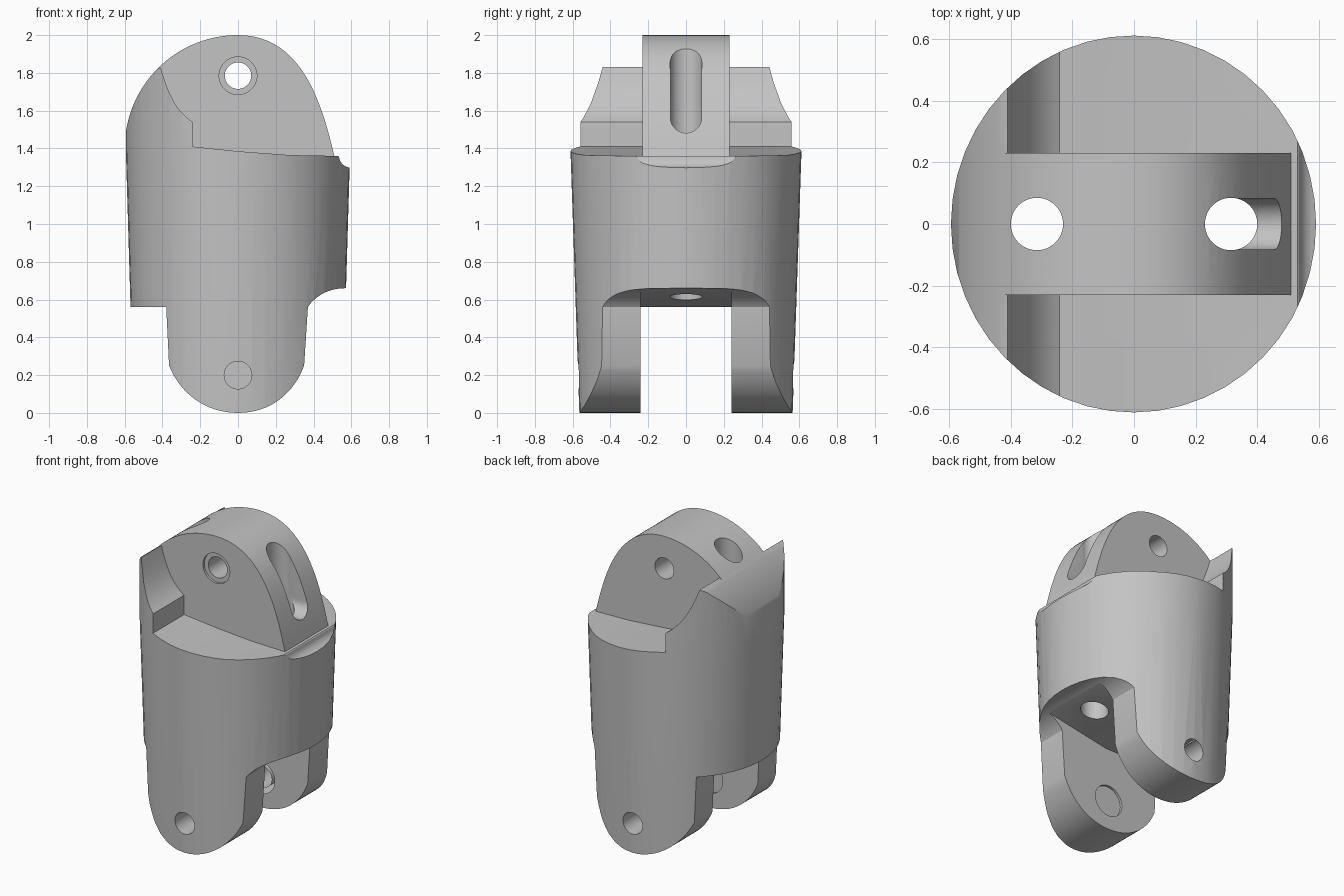
import bpy
import bmesh
from math import cos, sin, pi, radians
from mathutils import Vector
from mathutils.geometry import interpolate_bezier

cube = bpy.data.objects.get("Cube")
if cube:
    bpy.data.objects.remove(cube, do_unlink=True)

grey = bpy.data.materials.new("plain grey")
grey.use_nodes = True
grey.diffuse_color = (0.55, 0.55, 0.55, 1)
for node in grey.node_tree.nodes:
    if node.type == 'BSDF_PRINCIPLED':
        node.inputs["Base Color"].default_value = grey.diffuse_color


def bezier(a, b, c, d, steps=16):
    return [p[:2] for p in interpolate_bezier(*[Vector((*q, 0)) for q in (a, b, c, d)], steps)]


def arc(cx, cy, r, start, end, steps):
    angles = [radians(start + (end - start) * i / steps) for i in range(steps + 1)]
    return [(cx + r * cos(t), cy + r * sin(t)) for t in angles]


def circle(cx, cy, r):
    return arc(cx, cy, r, 0, 360, 48)[:-1]


def loft(name, rings):
    """Closed solid through equally sized rings of points."""
    bm = bmesh.new()
    loops = [[bm.verts.new(p) for p in ring] for ring in rings]
    n = len(loops[0])
    for low, high in zip(loops, loops[1:]):
        for i in range(n):
            j = (i + 1) % n
            bm.faces.new((low[i], low[j], high[j], high[i]))
    bm.faces.new(loops[0])
    bm.faces.new(loops[-1])
    bmesh.ops.recalc_face_normals(bm, faces=bm.faces[:])
    mesh = bpy.data.meshes.new(name)
    bm.to_mesh(mesh)
    bm.free()
    mesh.materials.append(grey)
    obj = bpy.data.objects.new(name, mesh)
    bpy.context.collection.objects.link(obj)
    return obj


def prism(name, outline, axis, a, b):
    """Extrude a 2D outline along the given axis from a to b."""
    place = {'X': lambda p, d: (d, p[0], p[1]),
             'Y': lambda p, d: (p[0], d, p[1]),
             'Z': lambda p, d: (p[0], p[1], d)}[axis]
    return loft(name, [[place(p, d) for p in outline] for d in (a, b)])


def combine(target, other, operation):
    other.hide_render = True
    mod = target.modifiers.new("combine", 'BOOLEAN')
    mod.operation = operation
    mod.solver = 'EXACT'
    mod.object = other
    bpy.ops.object.select_all(action='DESELECT')
    bpy.context.view_layer.objects.active = target
    target.select_set(True)
    bpy.ops.object.modifier_apply(modifier=mod.name)
    bpy.data.objects.remove(other, do_unlink=True)


# Side profile of the body, with the rear lip and the two fork lugs
crown = arc(0, 1.4, 0.6, 90, 180, 45)
lip_back = [p for p in crown if p[0] <= -0.43]
profile = [(0.53, 1.36), (0.27, 1.365), (0, 1.385), (-0.24, 1.41)]
profile += bezier((-0.24, 1.54), (-0.33, 1.6), (-0.37, 1.69), (-0.41, 1.83))
profile += lip_back + [(-0.7, 1.4), (-0.7, 0.56), (-0.38, 0.56)]
profile += bezier((-0.365, 0.25), (-0.3, 0.09), (-0.16, 0), (0, 0))[:-1]
profile += bezier((0, 0), (0.16, 0), (0.29, 0.09), (0.35, 0.25))
profile += bezier((0.37, 0.56), (0.41, 0.62), (0.48, 0.66), (0.57, 0.66))
profile += [(0.7, 0.66), (0.7, 1.29)]
profile += bezier((0.6, 1.295), (0.56, 1.305), (0.54, 1.32), (0.535, 1.355), 8)
body = prism("finger_segment", profile, 'Y', -0.8, 0.8)

# Central tongue with its domed outline
tongue = crown + [(-0.55, 1.2), (0.51, 1.2)]
tongue += bezier((0.51, 1.36), (0.44, 1.66), (0.33, 2.0), (0, 2.0), 24)[:-1]
combine(body, prism("tongue", tongue, 'Y', -0.23, 0.23), 'UNION')

# Tapered oval envelope
levels = [(0.551, 0.563, -0.05), (0.594, 0.612, 1.4), (0.594, 0.612, 2.1)]
envelope = loft("envelope", [[(x * rx, y * ry, z) for x, y in circle(0, 0, 1)]
                             for rx, ry, z in levels])
combine(body, envelope, 'INTERSECT')

# Fork slot with a sloping roof
slot = [(-0.9, -0.1), (0.9, -0.1), (0.9, 0.68), (0.57, 0.66), (0.02, 0.56), (-0.9, 0.56)]
combine(body, prism("fork_slot", slot, 'Y', -0.24, 0.24), 'DIFFERENCE')

# Cable holes and the open groove in the tongue
for x in (-0.315, 0.315):
    combine(body, prism("cable_hole", circle(x, 0, 0.085), 'Z', 0.3, 2.2), 'DIFFERENCE')
groove = arc(0, 1.855, 0.083, 0, 180, 24) + arc(0, 1.565, 0.083, 180, 360, 24)
combine(body, prism("cable_groove", groove, 'X', 0.315, 0.9), 'DIFFERENCE')

# Hinge pin holes with shallow counterbores
pins = [(1.785, 0.07, -0.8, 0.8), (1.785, 0.1, -0.4, -0.215),
        (0.2, 0.073, -0.8, 0.8), (0.2, 0.105, -0.255, 0.255)]
for z, r, a, b in pins:
    combine(body, prism("pin_hole", circle(0, z, r), 'Y', a, b), 'DIFFERENCE')

bpy.ops.object.shade_smooth_by_angle(angle=radians(25))
